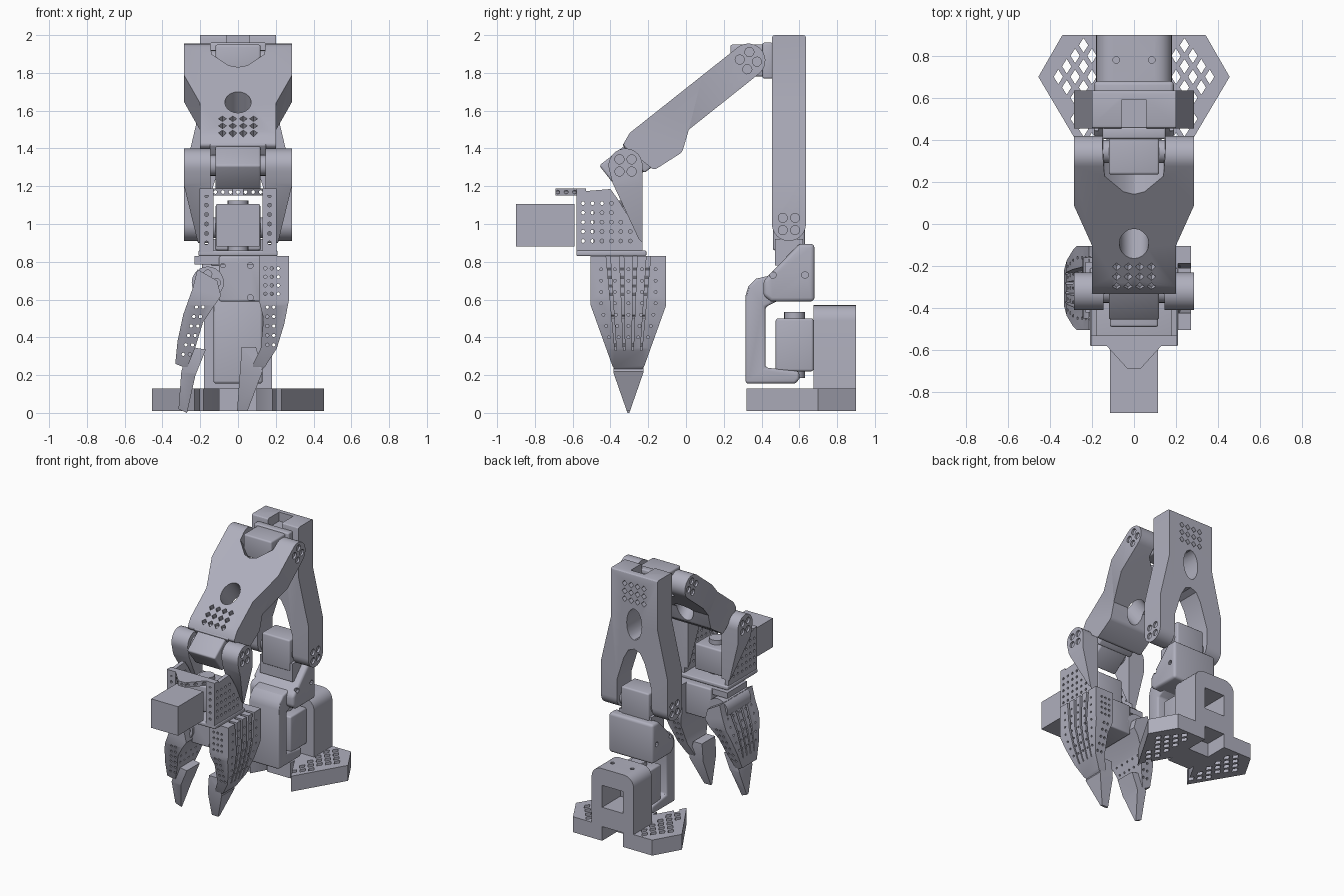
import bpy, bmesh, math
from mathutils import Matrix, Vector

cube = bpy.data.objects.get("Cube")
if cube:
    bpy.data.objects.remove(cube, do_unlink=True)

grey = bpy.data.materials.new("blue_grey_plastic")
grey.use_nodes = True
COLOUR = (0.43, 0.43, 0.51, 1)
grey.diffuse_color = COLOUR
grey.node_tree.nodes["Principled BSDF"].inputs["Base Color"].default_value = COLOUR
parts = []


def apply(ob, mod):
    bpy.context.view_layer.objects.active = ob
    bpy.ops.object.modifier_apply(modifier=mod.name)


def prism(name, loops, axis, a, b, bevel=0):
    """Extrude 2D loops along an axis: x uses (y,z), y uses (x,z), z uses (x,y)."""
    put = {'x': lambda p, t: (t, p[0], p[1]), 'y': lambda p, t: (p[0], t, p[1]),
           'z': lambda p, t: (p[0], p[1], t)}[axis]
    bm = bmesh.new()
    for loop in loops:
        lo = [bm.verts.new(put(p, a)) for p in loop]
        hi = [bm.verts.new(put(p, b)) for p in loop]
        bm.faces.new(lo)
        bm.faces.new(hi[::-1])
        n = len(loop)
        for i in range(n):
            bm.faces.new((lo[i], hi[i], hi[(i + 1) % n], lo[(i + 1) % n]))
    bmesh.ops.recalc_face_normals(bm, faces=bm.faces)
    me = bpy.data.meshes.new(name)
    bm.to_mesh(me)
    bm.free()
    me.materials.append(grey)
    ob = bpy.data.objects.new(name, me)
    bpy.context.collection.objects.link(ob)
    if bevel:
        mod = ob.modifiers.new("bevel", 'BEVEL')
        mod.width, mod.segments, mod.limit_method = bevel, 3, 'ANGLE'
        mod.angle_limit = math.radians(40)
        apply(ob, mod)
    parts.append(ob)
    return ob


def boolean(ob, cutter, op='DIFFERENCE'):
    mod = ob.modifiers.new("bool", 'BOOLEAN')
    mod.object, mod.operation, mod.solver = cutter, op, 'EXACT'
    apply(ob, mod)
    parts.remove(cutter)
    bpy.data.objects.remove(cutter, do_unlink=True)


def cut(ob, loops, axis, a, b):
    boolean(ob, prism("cutter", loops, axis, a, b))


def ellipse(cx, cy, rx, ry=None, n=20, start=0, sweep=360):
    ry = ry or rx
    steps = n if sweep == 360 else n + 1
    ang = [math.radians(start + sweep * i / n) for i in range(steps)]
    return [(cx + rx * math.cos(t), cy + ry * math.sin(t)) for t in ang]


def rect(x0, y0, x1, y1):
    return [(x0, y0), (x1, y0), (x1, y1), (x0, y1)]


def both(loop):
    return [loop, [(-x, y) for x, y in loop]]


def mirrored(half):
    return half + [(-x, y) for x, y in reversed(half) if abs(x) > 1e-6]


def box(name, x0, x1, y0, y1, z0, z1, bevel=0):
    return prism(name, [rect(x0, y0, x1, y1)], 'z', z0, z1, bevel)


def pivot_dimples(ob, cy, cz, x=0.285):
    """Four screw recesses on both outer ends of a hinge."""
    loops = [ellipse(cy + 0.045 * i, cz + 0.045 * j, 0.024, n=12)
             for i, j in ((1, 0), (-1, 0), (0, 1), (0, -1))]
    loops = [[(cy + (p[0] - cy - p[1] + cz) * .72, cz + (p[0] - cy + p[1] - cz) * .72)
              for p in lp] for lp in loops]
    cut(ob, loops, 'x', x - 0.015, x + 0.05)
    cut(ob, loops, 'x', -x - 0.05, -x + 0.015)


def motor(name, half, axis, matrix):
    """Servo: rounded box with a round horn at each end of its axle."""
    hx, hy, hz = half
    body = box(name, -hx, hx, -hy, hy, -hz, hz, 0.012)
    reach = hx if axis == 'x' else hz
    horn = prism(name + "_horns", [ellipse(0, 0, 0.055)], axis, -reach - 0.035, reach + 0.035)
    for ob in (body, horn):
        ob.data.transform(matrix)


def link(name, half, side, hole, grid, matrix):
    """Forked arm link: front outline crossed with side outline, window and diamond grid."""
    ob = prism(name, [mirrored(half)], 'y', -0.3, 0.3)
    boolean(ob, prism("side", [side], 'x', -0.4, 0.4, 0.015), 'INTERSECT')
    cut(ob, [hole], 'y', -0.4, 0.4)
    cut(ob, [ellipse((i - 1.5) * 0.055, grid + j * 0.06, 0.021, 0.023, 4)
             for i in range(4) for j in range(3)], 'y', 0.05, 0.4)
    pivot_dimples(ob, 0, 0)
    ob.data.transform(matrix)
    return ob


# Base: two perforated wings and an arched motor housing
wing = [(0.1, 0.9), (0.34, 0.9), (0.455, 0.7), (0.23, 0.32), (0.1, 0.55)]
wings = prism("base_wings", both(wing), 'z', 0.01, 0.13)
diamonds = []
for i in range(9):
    for j in range(12):
        x, y = 0.2 + 0.04 * i, 0.4 + 0.1 * j + 0.05 * (i % 2)
        if y < 0.86 and x < 0.40 - 0.58 * abs(y - 0.7):
            diamonds += both(ellipse(x, y, 0.022, 0.035, 4))
cut(wings, diamonds, 'z', -0.1, 0.3)
arch = [(-0.18, 0.01), (0.18, 0.01)] + ellipse(0.1, 0.49, 0.08, n=6, sweep=90) \
    + ellipse(-0.1, 0.49, 0.08, n=6, start=90, sweep=90)
housing = prism("base_housing", [arch], 'y', 0.675, 0.9)
cut(housing, [rect(-0.09, 0.27, 0.09, 0.44)], 'y', 0.5, 1)
cut(housing, [rect(-0.09, -0.1, 0.09, 0.12)], 'y', 0.72, 1)
cut(housing, [ellipse(s * 0.085, 0.78, 0.016, n=10) for s in (-1, 1)], 'z', 0.55, 0.7)
box("base_centre", -0.1, 0.1, 0.5, 0.7, 0.01, 0.13)
motor("base_motor", (0.12, 0.1, 0.14), 'z', Matrix.Translation((0, 0.575, 0.36)))

# Turning shoulder bracket
prism("shoulder_column", [[(0.315, 0.155), (0.315, 0.62), (0.33, 0.67), (0.37, 0.71), (0.5, 0.74),
      (0.5, 0.6), (0.42, 0.56), (0.42, 0.24), (0.6, 0.22), (0.6, 0.18), (0.58, 0.155)]],
      'x', -0.13, 0.13, 0.015)
head = prism("shoulder_head", [[(0.41, 0.62), (0.41, 0.7), (0.6, 0.895), (0.68, 0.895),
             (0.68, 0.59), (0.45, 0.59)]], 'x', -0.19, 0.19, 0.02)
for side in (-1, 1):
    cut(head, [ellipse(0.46, 0.73, 0.018, n=10), ellipse(0.63, 0.73, 0.018, n=10)], 'x',
        side * 0.17, side * 0.3)
box("shoulder_mount", -0.14, 0.14, 0.47, 0.62, 0.78, 0.92)
motor("shoulder_motor", (0.12, 0.085, 0.12), 'x', Matrix.Translation((0, 0.545, 0.98)))

# Upper arm, standing upright
upper = link("upper_arm",
             [(0, 0.42), (0.05, 0.4), (0.09, 0.33), (0.15, 0.14), (0.15, -0.09), (0.285, -0.09),
              (0.285, 0.26), (0.2, 0.62), (0.2, 1.0)],
             ellipse(0, 0, 0.09, n=16, start=180, sweep=180) + [(0.09, 1.0), (-0.09, 1.0)],
             ellipse(0, 0.61, 0.065, 0.12), 0.79, Matrix.Translation((0, 0.545, 1.0)))
cut(upper, [rect(-0.06, 1.93, 0.06, 2.1)], 'y', 0.4, 0.59)
box("elbow_mount", -0.15, 0.15, 0.405, 0.46, 1.77, 1.96, 0.01)
motor("elbow_motor", (0.12, 0.11, 0.085), 'x', Matrix.Translation((0, 0.345, 1.865)))

# Forearm, sloping down to the front
fore = Matrix.Translation((0, 0.33, 1.865)) @ Matrix.Rotation(math.radians(128), 4, 'X')
link("forearm",
     [(0, 0.17), (0.05, 0.155), (0.14, 0.06), (0.15, -0.09), (0.285, -0.09), (0.285, 0.24),
      (0.2, 0.48), (0.2, 0.9)],
     ellipse(0, 0, 0.09, n=16, start=180, sweep=180) + [(0.085, 0.73), (0.057, 0.8),
      (-0.15, 0.75), (-0.167, 0.575), (-0.094, 0.473)],
     ellipse(0, 0.47, 0.07, 0.09), 0.61, fore)
wrist_at = fore @ Matrix.Translation((0, -0.037, 0.854))
motor("wrist_motor", (0.12, 0.085, 0.11), 'x', wrist_at)
box("wrist_mount", -0.15, 0.15, -0.13, 0.06, 0.72, 0.8, 0.01).data.transform(fore)

# Wrist fork, tapering toward the hand frame
fork = prism("wrist_fork", both([(0.145, 1.45), (0.285, 1.45), (0.285, 1.2), (0.212, 0.9),
             (0.145, 0.9)]), 'y', -0.5, -0.1)
boolean(fork, prism("side", [ellipse(-0.32, 1.31, 0.09, n=14, sweep=200)
        + [(-0.39, 1.22), (-0.25, 0.92), (-0.23, 0.9)]], 'x', -0.4, 0.4), 'INTERSECT')
pivot_dimples(fork, -0.32, 1.31)

# Hand frame with perforated side panels
for side in (-1, 1):
    panel = prism("hand_panel", [[(-0.58, 0.85), (-0.58, 1.17), (-0.4, 1.185), (-0.36, 1.13),
                  (-0.23, 0.92), (-0.23, 0.85)]], 'x', side * 0.175, side * 0.205)
    cut(panel, [ellipse(-0.545 + 0.05 * i, 0.91 + 0.05 * j, 0.01, n=8) for i in range(6)
                for j in range(5) if i * 0.05 + j * 0.035 < 0.3], 'x', -0.5, 0.5)
    flange = box("hand_flange", side * 0.13, side * 0.205, -0.58, -0.555, 0.85, 1.17)
    cut(flange, [ellipse(side * 0.167, 0.9 + 0.05 * j, 0.01, n=8) for j in range(6)], 'y', -1, 0)
box("hand_floor", -0.21, 0.21, -0.58, -0.21, 0.83, 0.86, 0.008)
bar = prism("hand_top_bar", [mirrored([(0.205, -0.53), (0.205, -0.58), (0.13, -0.58),
            (0.03, -0.69)])], 'z', 1.15, 1.188)
cut(bar, [ellipse(-0.12 + 0.04 * i, 1.169, 0.01, n=8) for i in range(7)], 'y', -0.8, -0.4)
box("front_block", -0.115, 0.115, -0.9, -0.59, 0.88, 1.105)
motor("hand_motor", (0.115, 0.11, 0.1), 'z', Matrix.Translation((0, -0.38, 0.99)))

# Gripper palm and hinge
palm = box("gripper_palm", -0.1, 0.13, -0.43, -0.16, 0.59, 0.83, 0.01)
cut(palm, [ellipse(0.065, 0.61, 0.016, n=10), ellipse(0.065, 0.78, 0.016, n=10),
           ellipse(-0.08, 0.78, 0.012, n=10)], 'y', -0.6, -0.41)
box("palm_top", -0.23, 0.13, -0.42, -0.18, 0.785, 0.83)
hinge = prism("jaw_hinge", [ellipse(-0.16, 0.69, 0.085, n=24)], 'y', -0.45, -0.16)
cut(hinge, [ellipse(-0.16 + 0.045 * i, 0.69 + 0.045 * j, 0.022, n=12)
            for i, j in ((1, 0), (-1, 0), (0, 1), (0, -1))], 'y', -0.6, -0.435)


def spread(z):
    """Half depth of a jaw at a given height."""
    return 0.2 if z > 0.57 else 0.085 + (z - 0.22) * 0.115 / 0.35


def jaw(name, outline, holes, sign, grooves):
    ob = prism(name, [outline], 'y', -0.7, 0.1)
    boolean(ob, prism("side", [[(-0.505, 0.9), (-0.505, 0.57), (-0.39, 0.25), (-0.36, 0.2),
            (-0.25, 0.2), (-0.22, 0.25), (-0.105, 0.57), (-0.105, 0.9)]], 'x', -1, 1), 'INTERSECT')
    cut(ob, [ellipse(x, z, 0.009, n=8) for x, z in holes], 'y', -1, 1)
    # Finger grooves follow the outer face
    slots = []
    for k in (-1.5, -0.5, 0.5, 1.5):
        slots.append([(-0.305 + k * 0.075 + d, 0.9) for d in (-0.012, 0.012)]
                     + [(-0.305 + k * 0.045 + 0.004, 0.33), (-0.305 + k * 0.045 - 0.004, 0.33)])
    ribs = prism("cutter", slots, 'x', -0.5, 0.5)
    boolean(ribs, prism("band", [grooves], 'y', -1, 1), 'INTERSECT')
    boolean(ob, ribs)
    dots = [ellipse(-0.305 + k * spread(z) * 0.36, z, 0.008, n=6)
            for k in (-2, -1, 0, 1, 2) for z in (0.4, 0.46, 0.52, 0.58, 0.64, 0.7, 0.76)]
    cut(ob, dots, 'x', sign * 0.17, sign * 0.5)
    return ob


# Fixed jaw on the left
jaw("fixed_jaw", [(0.11, 0.83), (0.27, 0.83), (0.27, 0.6), (0.245, 0.47), (0.205, 0.34),
                  (0.14, 0.24), (0.075, 0.2), (0.08, 0.26), (0.12, 0.34), (0.135, 0.5), (0.11, 0.6)],
    [(0.145 + 0.034 * i, 0.63 + 0.045 * j) for i in range(3) for j in range(4)]
    + [(0.155 + 0.034 * i, 0.36 + 0.05 * j) for i in range(2) for j in range(5)], 1,
    [(0.3, 0.9), (0.21, 0.9), (0.21, 0.6), (0.15, 0.33), (0.3, 0.33)])

# Hinged jaw on the right
jaw("moving_jaw", [(-0.215, 0.76), (-0.24, 0.66), (-0.29, 0.52), (-0.32, 0.38), (-0.332, 0.26),
                   (-0.27, 0.235), (-0.225, 0.35), (-0.185, 0.48), (-0.09, 0.62), (-0.11, 0.7)],
    [(-0.29 + 0.035 * i + 0.014 * j, 0.31 + 0.05 * j) for i in range(2) for j in range(6)], -1,
    [(-0.4, 0.9), (-0.2, 0.9), (-0.2, 0.66), (-0.28, 0.33), (-0.4, 0.33)])

# Pointed fingertips
for name, outline in (
        ("fixed_tip", [(0.02, 0.35), (0.095, 0.35), (0.13, 0.22), (0.05, 0.01), (-0.005, 0.01)]),
        ("moving_tip", [(-0.255, 0.35), (-0.17, 0.335), (-0.225, 0.2), (-0.27, 0.0),
                        (-0.315, 0.02), (-0.3, 0.22)])):
    tip = prism(name, [outline], 'y', -0.7, 0.1)
    boolean(tip, prism("side", [[(-0.385, 0.36), (-0.385, 0.215), (-0.31, 0.0), (-0.30, 0.0),
            (-0.225, 0.215), (-0.225, 0.36)]], 'x', -1, 1), 'INTERSECT')

# Smooth the rounded surfaces, keep hard edges
for ob in parts:
    bpy.ops.object.select_all(action='DESELECT')
    ob.select_set(True)
    bpy.context.view_layer.objects.active = ob
    bpy.ops.object.shade_smooth_by_angle(angle=math.radians(30))
